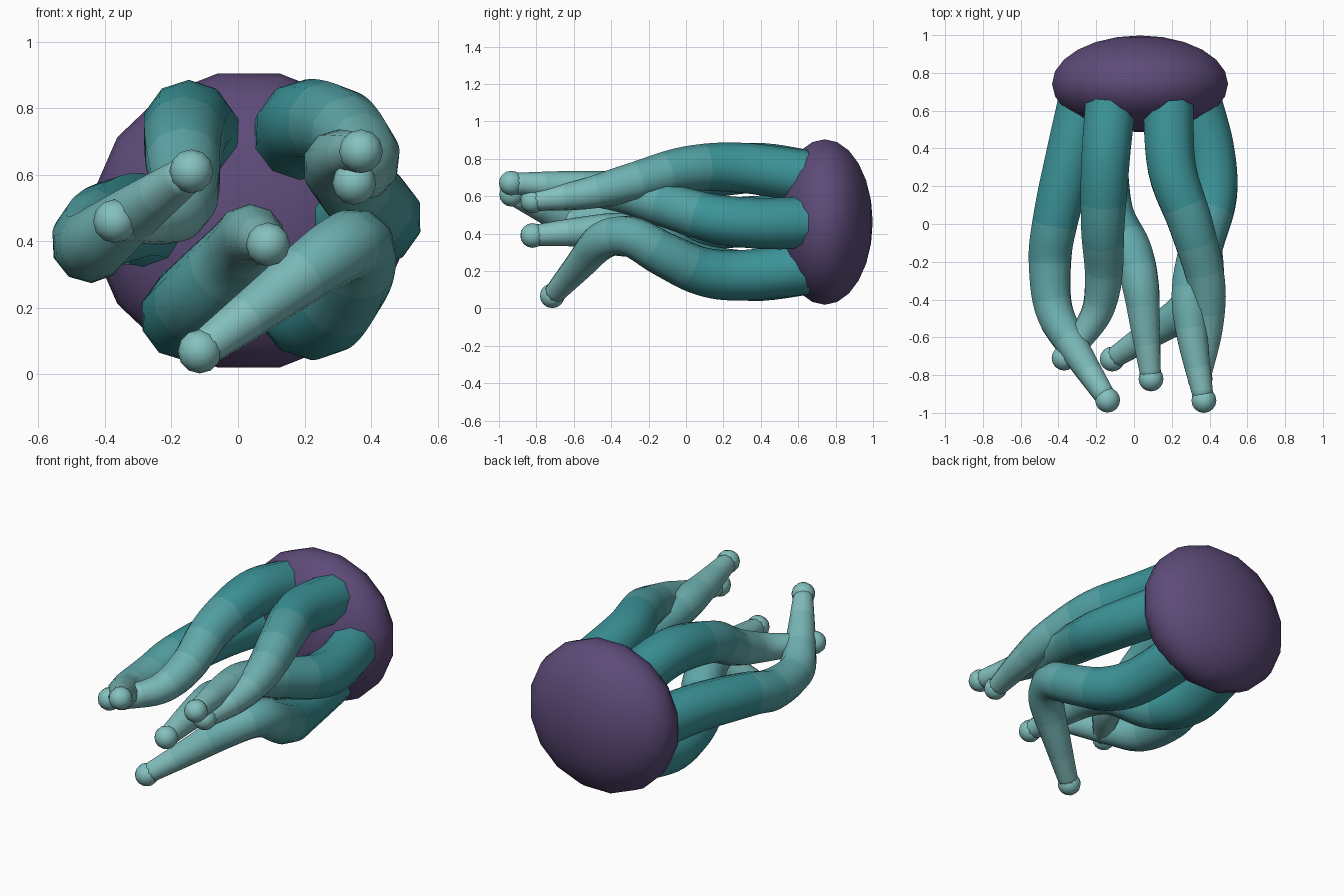
import bpy, bmesh, math
from mathutils import Vector, Matrix

if "Cube" in bpy.data.objects:
    bpy.data.objects.remove(bpy.data.objects["Cube"])

def material(name, col):
    m = bpy.data.materials.new(name)
    m.diffuse_color = (*col, 1)
    m.use_nodes = True
    m.node_tree.nodes["Principled BSDF"].inputs["Base Color"].default_value = m.diffuse_color
    return m

BANDS = 8
dark, light = Vector((0.045, 0.30, 0.32)), Vector((0.23, 0.53, 0.52))
teal = [material(f"teal_{i}", dark.lerp(light, max(0, (i - 2) / (BANDS - 3)))) for i in range(BANDS)]
purple = material("purple", (0.11, 0.07, 0.19))

def finish(bm, name, mats):
    bmesh.ops.recalc_face_normals(bm, faces=bm.faces)
    for f in bm.faces:
        f.smooth = True
    me = bpy.data.meshes.new(name)
    bm.to_mesh(me)
    bm.free()
    for m in mats:
        me.materials.append(m)
    ob = bpy.data.objects.new(name, me)
    bpy.context.collection.objects.link(ob)

def spline(pts, steps=6):
    # smooth path through the points
    p = [Vector(q) for q in pts]
    p = [2 * p[0] - p[1]] + p + [2 * p[-1] - p[-2]]
    out = []
    for i in range(1, len(p) - 2):
        a, b, c, d = p[i - 1:i + 3]
        for k in range(steps):
            t = k / steps
            out.append(0.5 * (2 * b + (c - a) * t + (2 * a - 5 * b + 4 * c - d) * t**2
                              + (3 * b - a - 3 * c + d) * t**3))
    return out + [p[-2]]

def radius(t):
    keys = [(0, .142), (.3, .132), (.5, .118), (.7, .1), (1, .055)]
    for (t0, r0), (t1, r1) in zip(keys, keys[1:]):
        if t <= t1:
            return r0 + (r1 - r0) * (t - t0) / (t1 - t0)
    return keys[-1][1]

def tentacle(name, pts, sides=10):
    path = spline(pts)
    n = len(path)
    dist = [0]
    for a, b in zip(path, path[1:]):
        dist.append(dist[-1] + (b - a).length)
    bm = bmesh.new()
    up, rings = Vector((0, 0, 1)), []
    for i, c in enumerate(path):
        tan = (path[min(i + 1, n - 1)] - path[max(i - 1, 0)]).normalized()
        up = (up - tan * up.dot(tan)).normalized()
        side = tan.cross(up)
        r = radius(dist[i] / dist[-1])
        rings.append([bm.verts.new(c + r * (up * math.cos(a) + side * math.sin(a)))
                      for a in (2 * math.pi * k / sides for k in range(sides))])
    for i in range(n - 1):
        for k in range(sides):
            j = (k + 1) % sides
            f = bm.faces.new((rings[i][k], rings[i][j], rings[i + 1][j], rings[i + 1][k]))
            f.material_index = min(BANDS - 1, int(dist[i] / dist[-1] * BANDS))
    bm.faces.new(rings[0])
    bm.faces.new(rings[-1])
    finish(bm, name, teal)
    # rounded tip
    bm = bmesh.new()
    bmesh.ops.create_uvsphere(bm, u_segments=12, v_segments=8, radius=0.066,
                              matrix=Matrix.Translation(path[-1]) @ Matrix.Rotation(math.pi / 2, 4, 'X'))
    finish(bm, name + "_tip", [teal[-1]])

# flattened hub at the back
bm = bmesh.new()
bmesh.ops.create_uvsphere(bm, u_segments=16, v_segments=12, radius=1, matrix=
    Matrix.Translation((0.032, 0.742, 0.462)) @ Matrix.Diagonal((0.475, 0.256, 0.451, 1))
    @ Matrix.Rotation(math.pi / 2, 4, 'X') @ Matrix.Rotation(math.pi / 16, 4, 'Z'))
finish(bm, "hub", [purple])

# six arms reaching forward
tentacle("upper_left_arm", [(-.12, .68, .70), (-.15, .35, .75), (-.165, 0, .68), (-.16, -.25, .55),
                            (-.19, -.45, .48), (-.28, -.6, .46), (-.37, -.71, .46)])
tentacle("left_arm", [(-.26, .68, .46), (-.34, .35, .465), (-.42, 0, .43), (-.445, -.2, .39),
                      (-.425, -.45, .40), (-.32, -.65, .48), (-.14, -.932, .61)])
tentacle("lower_left_arm", [(-.12, .68, .22), (-.16, .35, .175), (-.12, .05, .23), (-.01, -.15, .35),
                            (.035, -.33, .41), (.06, -.55, .41), (.09, -.82, .39)])
tentacle("lower_right_arm", [(.18, .68, .22), (.22, .3, .177), (.28, .08, .2), (.345, -.12, .29),
                             (.36, -.3, .385), (.28, -.45, .36), (.09, -.58, .22), (-.115, -.715, .068)])
tentacle("right_arm", [(.32, .68, .46), (.40, .4, .455), (.42, .15, .48), (.36, -.1, .55),
                       (.3, -.35, .62), (.31, -.6, .65), (.37, -.934, .67)])
tentacle("upper_right_arm", [(.18, .68, .70), (.2, .3, .752), (.3, 0, .745), (.38, -.3, .67),
                             (.39, -.55, .61), (.35, -.82, .575)])
